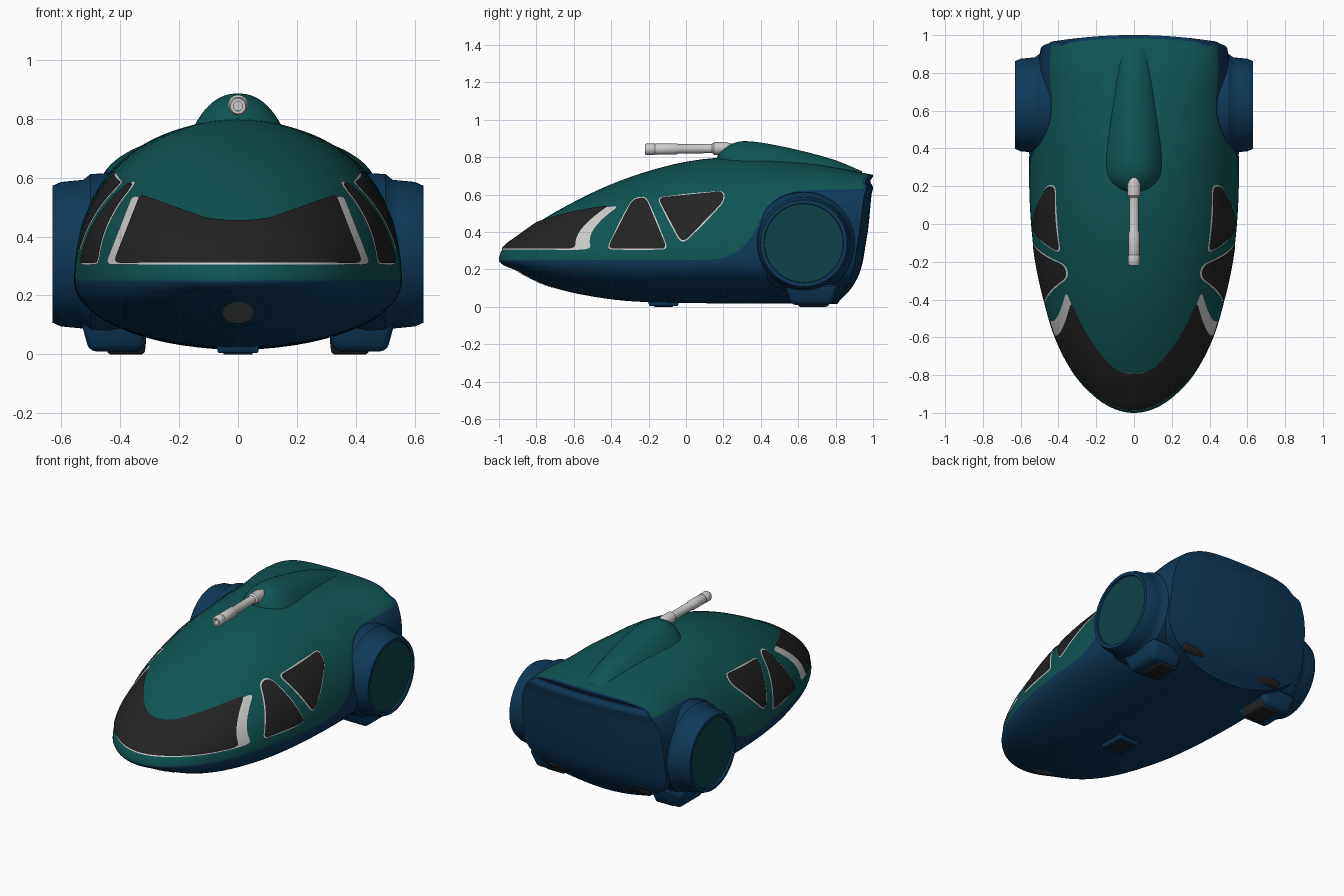
import bpy, bmesh, math
from mathutils import Vector, Matrix

old = bpy.data.objects.get("Cube")
if old:
    bpy.data.objects.remove(old)


def material(name, r, g, b):
    m = bpy.data.materials.new(name)
    m.use_nodes = True
    m.diffuse_color = (r, g, b, 1)
    m.node_tree.nodes["Principled BSDF"].inputs["Base Color"].default_value = (r, g, b, 1)
    return m


GREEN = material("body green", .005, .092, .088)
BLUE = material("hull blue", .004, .04, .1)
BLACK = material("window black", .017, .017, .017)
WHITE = material("trim light grey", .6, .6, .59)
TEAL = material("disc teal", .004, .055, .062)
GREY = material("lens grey", .1, .11, .11)


def finish(name, bm, *mats, angle=35, recalc=True):
    if recalc:
        bmesh.ops.remove_doubles(bm, verts=bm.verts, dist=.0003)
        bmesh.ops.recalc_face_normals(bm, faces=bm.faces)
    me = bpy.data.meshes.new(name)
    bm.to_mesh(me)
    bm.free()
    ob = bpy.data.objects.new(name, me)
    bpy.context.collection.objects.link(ob)
    for m in mats:
        me.materials.append(m)
    bpy.ops.object.select_all(action="DESELECT")
    ob.select_set(True)
    bpy.context.view_layer.objects.active = ob
    bpy.ops.object.shade_smooth_by_angle(angle=math.radians(angle))
    return ob


def curve(*pts):
    """Smooth interpolation through (position, value) pairs."""
    n = len(pts)
    tan = []
    for i in range(n):
        a, b = pts[max(i - 1, 0)], pts[min(i + 1, n - 1)]
        tan.append((b[1] - a[1]) / (b[0] - a[0]))

    def f(x):
        x = min(max(x, pts[0][0]), pts[-1][0])
        i = next(k for k in range(n - 1) if x <= pts[k + 1][0])
        (x0, v0), (x1, v1) = pts[i], pts[i + 1]
        d = x1 - x0
        t = (x - x0) / d
        h = t * t * (3 - 2 * t)
        return (v0 * (1 - h) + v1 * h + tan[i] * d * t * (1 - t) ** 2
                - tan[i + 1] * d * t * t * (1 - t))
    return f


# Hull shape: width, height and depth run along s, which is 0 at the nose
MID = .25
width = curve((0, 0), (.158, .16), (.224, .225), (.316, .315), (.447, .42), (.548, .48),
              (.632, .522), (.707, .545), (.775, .555), (.837, .555), (.894, .545), (.949, .525), (1, .495))
height = curve((0, 0), (.1, .06), (.224, .125), (.346, .22), (.447, .31), (.548, .405), (.632, .475),
               (.707, .525), (.775, .548), (.837, .542), (.894, .525), (.949, .495), (1, .455))
depth = curve((0, 0), (.1, .025), (.224, .06), (.387, .15), (.5, .195), (.592, .22), (.707, .23), (1, .235))
power = curve((0, 2), (.775, 2), (.837, 2.2), (.922, 2.7), (1, 4.5))
belt = curve((-1, MID), (.1, MID), (.2, .262), (.28, .3), (.34, .36), (.38, .43), (.42, .51),
             (.48, .575), (.56, .61), (.65, .622), (1, .63))
rear = curve((0, .8), (.03, .82), (.1, .885), (.2, .935), (.4, .972), (.6, .992), (.64, 1),
             (.67, .985), (.7, 1), (.8, 1))


def rear_y(x, z):
    return rear(z) - .18 * x * x


def hull_value(p):
    s = math.sqrt(max((p.y + 1) / 2, 1e-8))
    up = p.z >= MID
    n = power(s) if up else 2
    h = height(s) if up else depth(s)
    return (abs(p.x) / width(s)) ** n + (abs(p.z - MID) / h) ** n - 1


def hull_normal(p):
    e = .002
    return Vector([hull_value(p + d) - hull_value(p - d)
                   for d in (Vector((e, 0, 0)), Vector((0, e, 0)), Vector((0, 0, e)))]).normalized()


def on_hull(inside, outside):
    for _ in range(36):
        m = (inside + outside) / 2
        if hull_value(m) < 0:
            inside = m
        else:
            outside = m
    return inside


# Hull: lofted sections with a point row exactly on the colour line
LOW, HIGH, STEPS = 18, 18, 84
bm = bmesh.new()
rings = []
for s in [i / STEPS for i in range(STEPS)] + [.9955, 1]:
    y = 2 * s * s - 1
    w, h, d, n = width(s), height(s), depth(s), power(s)
    line = math.asin(min(max((belt(y) - MID) / max(h, .001), 0), 1) ** (n / 2))
    half = []
    for j in range(LOW + HIGH + 1):
        if j <= LOW:
            a = -math.pi / 2 + (line + math.pi / 2) * j / LOW
        else:
            a = line + (math.pi / 2 - line) * (j - LOW) / HIGH
        k, size = (n, h) if a >= 0 else (2, -d)
        x = w * max(math.cos(a), 0) ** (2 / k)
        z = MID + size * abs(math.sin(a)) ** (2 / k)
        yy = y if y < .4 else .4 + (y - .4) * (rear_y(x, z) - .4) / .6
        half.append(Vector((x, yy, z)))
    rings.append(half)
for side in (1, -1):
    grid = [[bm.verts.new((p.x * side, p.y, p.z)) for p in r] for r in rings]
    for i in range(len(grid) - 1):
        for j in range(LOW + HIGH):
            f = bm.faces.new((grid[i][j], grid[i + 1][j], grid[i + 1][j + 1], grid[i][j + 1]))
            f.material_index = 0 if j >= LOW and i < len(grid) - 2 else 1
# Rear panel closes the hull
panel = [[bm.verts.new((p.x * k / 6, rear_y(p.x * k / 6, p.z), p.z)) for k in range(-6, 7)]
         for p in rings[-1]]
for a, b in zip(panel, panel[1:]):
    for k in range(12):
        bm.faces.new((a[k], a[k + 1], b[k + 1], b[k])).material_index = 1
finish("hull", bm, GREEN, BLUE)


def rounded(corners, r):
    """Round the corners of an outline and divide its long edges."""
    pts = []
    c = [Vector(p) for p in corners]
    for i, p in enumerate(c):
        a, b = c[i - 1] - p, c[(i + 1) % len(c)] - p
        a = p + a.normalized() * min(r, a.length * .45)
        b = p + b.normalized() * min(r, b.length * .45)
        pts += [a * (1 - t) ** 2 + p * 2 * t * (1 - t) + b * t * t for t in (0, .25, .5, .75, 1)]
    out = []
    for p, q in zip(pts, pts[1:] + pts[:1]):
        m = max(1, math.ceil((q - p).length / .02))
        out += [p.lerp(q, k / m) for k in range(m)]
    return out


def plate(name, outline, place, mat, lift, grow=0.0, count=12):
    """A thin skin on the hull that follows its curve."""
    centre = sum(outline, Vector((0, 0))) / len(outline)
    outline = [p + (p - centre).normalized() * grow for p in outline]
    bm = bmesh.new()

    def vert(q):
        p = place(q)
        return bm.verts.new(p + hull_normal(p) * lift)
    loops = [[vert(centre.lerp(p, k / count)) for p in outline] for k in range(1, count + 1)]
    mid = vert(centre)
    m = len(outline)
    for i in range(m):
        j = (i + 1) % m
        bm.faces.new((mid, loops[0][i], loops[0][j]))
        for a, b in zip(loops, loops[1:]):
            bm.faces.new((a[i], b[i], b[j], a[j]))
    bm.normal_update()
    if sum(f.normal.dot(hull_normal(f.calc_center_median())) for f in bm.faces) < 0:
        bmesh.ops.reverse_faces(bm, faces=bm.faces)
    finish(name, bm, mat, recalc=False)


def from_front(q):
    return on_hull(Vector((q.x, .2, q.y)), Vector((q.x, -.9999, q.y)))


def from_side(side):
    return lambda q: on_hull(Vector((0, q.x, q.y)), Vector((side * .7, q.x, q.y)))


# Windscreen and its trim
def screen(low, top, bottom):
    arch = [(top * k / 8, .45 + .092 * (k / 8) ** 2) for k in range(8, -9, -1)]
    return rounded([(low, bottom), *arch, (-low, bottom)], .025)


plate("windscreen_trim", screen(.448, .355, .304), from_front, WHITE, .003, count=20)
plate("windscreen", screen(.418, .328, .309), from_front, BLACK, .006, count=20)

# Side windows
front_pane = rounded([(-.42, .31), (-.1, .31), (-.215, .585), (-.285, .57)], .035)
back_pane = rounded([(-.15, .58), (.2, .615), (.2, .56), (0, .355), (-.03, .355)], .035)
for side, word in ((1, "left"), (-1, "right")):
    for pane, label in ((front_pane, "front"), (back_pane, "back")):
        plate(f"{word}_{label}_window_trim", pane, from_side(side), WHITE, .003, .007)
        plate(f"{word}_{label}_window", pane, from_side(side), BLACK, .006)


# Headlight under the nose
def oval(a, b):
    return [Vector((a * math.cos(t * math.pi / 20), .147 + b * math.sin(t * math.pi / 20))) for t in range(40)]


plate("headlight_surround", oval(.1, .05), from_front, BLUE, .003)
plate("headlight_lens", oval(.054, .037), from_front, GREY, .006)

# Turret fairing on the roof
bm = bmesh.new()
fair_w = curve((.165, .01), (.18, .065), (.21, .11), (.25, .14), (.3, .15), (.4, .147), (.6, .12), (.8, .09), (.94, .065))
fair_z = curve((.165, .80), (.18, .825), (.21, .852), (.25, .873), (.3, .885), (.4, .878), (.6, .838), (.8, .783), (.94, .725))
rows = []
for i in range(41):
    y = .165 + .775 * (i / 40) ** 1.5
    row = []
    for k in range(-12, 13):
        u = k / 12
        x = fair_w(y) * u
        roof = on_hull(Vector((x, y, .3)), Vector((x, y, 1))).z - .008
        row.append(bm.verts.new((x, y, roof + (fair_z(y) - roof) * (1 - abs(u) ** 2.2))))
    rows.append(row)
for a, b in zip(rows, rows[1:]):
    for k in range(24):
        bm.faces.new((a[k], a[k + 1], b[k + 1], b[k]))
finish("turret_fairing", bm, GREEN)


def lathe(name, profile, origin, axis, mat, sides=48):
    """Turn (radius, distance) points about an axis."""
    turn = Vector((0, 0, 1)).rotation_difference(Vector(axis)).to_matrix()
    bm = bmesh.new()
    rings = [[bm.verts.new(Vector(origin) + turn @ Vector((r * math.cos(2 * math.pi * k / sides),
              r * math.sin(2 * math.pi * k / sides), d))) for k in range(sides)] for r, d in profile]
    for a, b in zip(rings, rings[1:]):
        for k in range(sides):
            bm.faces.new((a[k], a[k - 1], b[k - 1], b[k]))
    return finish(name, bm, mat)


def block(name, centre, size, mat, taper=1.0, bevel=.01, tilt=0):
    bm = bmesh.new()
    bmesh.ops.create_cube(bm, size=1)
    for v in bm.verts:
        if v.co.z < 0:
            v.co.xy *= taper
        v.co *= Vector(size)
    bmesh.ops.bevel(bm, geom=bm.edges[:], offset=bevel, segments=3, affect="EDGES", profile=.5)
    bmesh.ops.transform(bm, matrix=Matrix.Translation(centre) @ Matrix.Rotation(tilt, 4, "X"), verts=bm.verts)
    finish(name, bm, mat)


# Cannon with a hollow muzzle
lathe("cannon", [(0, .04), (.016, .04), (.016, 0), (.026, 0), (.031, .008), (.031, .05), (.028, .055),
                 (.03, .06), (.03, .17), (.025, .18), (.025, .36), (.034, .37), (.034, .43), (.02, .48), (0, .5)],
      (0, -.22, .842), (0, 1, .012), WHITE, 24)

# Wheel pods, feet and rear vents on both sides
for side, word in ((1, "left"), (-1, "right")):
    lathe(word + "_pod", [(.265, .38), (.275, .44), (.272, .5), (.252, .525), (.25, .55), (.245, .6),
                          (.232, .63), (.212, .63), (.21, .618)], (0, .63, .34), (side, 0, 0), BLUE, 64)
    lathe(word + "_pod_disc", [(.212, .618), (0, .618)], (0, .63, .34), (side, 0, 0), TEAL, 64)
    block(word + "_foot", (side * .415, .67, .065), (.24, .29, .11), BLUE, .75, .025)
    block(word + "_foot_pad", (side * .38, .68, .03), (.14, .18, .06), BLACK, .9, .012)
    block(word + "_rear_vent", (side * .27, .855, .105), (.17, .04, .05), BLACK, 1, .012, -.6)

# Sensor under the belly
block("belly_mount", (0, -.12, .02), (.15, .17, .03), BLUE, .9, .005)
block("belly_sensor", (0, -.12, .006), (.1, .1, .012), BLACK, 1, .003)
